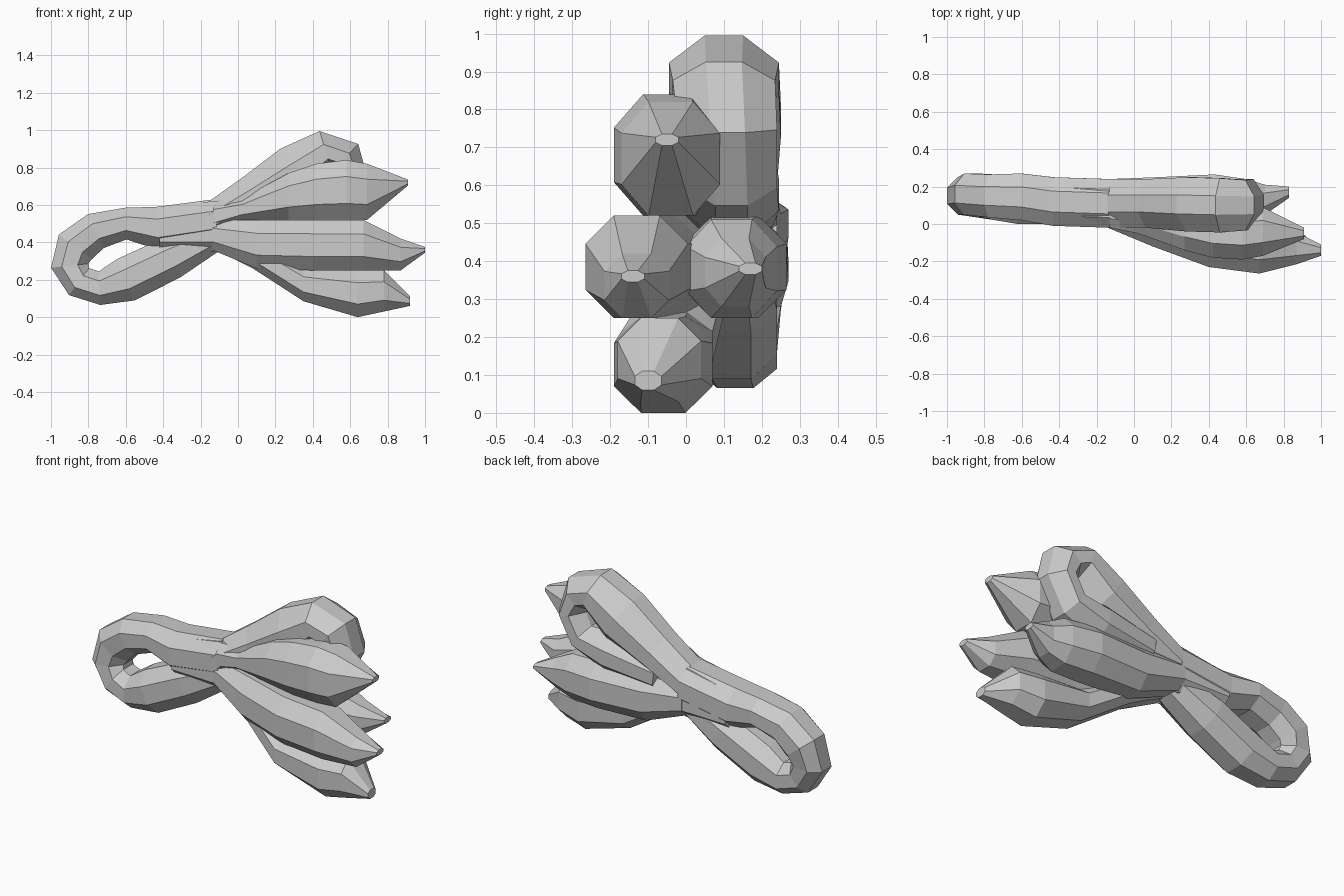
import bpy, bmesh
from mathutils import Vector


def loft(name, stations, follow=True, c=0.43):
    """Faceted eight-sided tube; station = x, y, z, half depth in y, half thickness in xz.
    c is the flat part of each side (larger is boxier)."""
    outline = [(1, c), (c, 1), (-c, 1), (-1, c), (-1, -c), (-c, -1), (c, -1), (1, -c)]
    bm = bmesh.new()
    rings = []
    last = len(stations) - 1
    for i, (x, y, z, hy, hn) in enumerate(stations):
        a, b = stations[max(i - 1, 0)], stations[min(i + 1, last)]
        t = Vector((b[0] - a[0], 0, b[2] - a[2])).normalized() if follow else Vector((1, 0, 0))
        n = Vector((-t.z, 0, t.x))
        rings.append([bm.verts.new(Vector((x, y + hy * u, z)) + n * hn * v)
                      for u, v in outline])
    for r0, r1 in zip(rings, rings[1:]):
        for k in range(8):
            j = (k + 1) % 8
            bm.faces.new((r0[k], r0[j], r1[j], r1[k]))
    bm.faces.new(rings[0])
    bm.faces.new(rings[-1][::-1])
    bmesh.ops.recalc_face_normals(bm, faces=bm.faces)
    me = bpy.data.meshes.new(name)
    bm.to_mesh(me)
    bm.free()
    ob = bpy.data.objects.new(name, me)
    bpy.context.collection.objects.link(ob)
    return ob


# Large loop on the left: out along the top, round, and back underneath
loft("left_loop", [
    (-0.12, 0.11, 0.52, 0.13, 0.11), (-0.43, 0.12, 0.475, 0.13, 0.115),
    (-0.60, 0.145, 0.50, 0.125, 0.085), (-0.76, 0.15, 0.46, 0.115, 0.10),
    (-0.87, 0.16, 0.375, 0.11, 0.11), (-0.90, 0.15, 0.275, 0.10, 0.10),
    (-0.85, 0.14, 0.19, 0.10, 0.09), (-0.74, 0.13, 0.155, 0.11, 0.09),
    (-0.60, 0.12, 0.20, 0.12, 0.12), (-0.36, 0.12, 0.315, 0.12, 0.115),
    (-0.12, 0.11, 0.43, 0.10, 0.075)])

# Solid knot joining the loops and the lobes
loft("knot", [(-0.42, 0.12, 0.465, 0.125, 0.105), (-0.13, 0.11, 0.485, 0.127, 0.137)],
     follow=False, c=0.6)

# Smaller curled loop at the upper back
loft("upper_loop", [
    (-0.14, 0.11, 0.52, 0.13, 0.09), (0.08, 0.11, 0.64, 0.13, 0.12),
    (0.31, 0.105, 0.77, 0.145, 0.155), (0.47, 0.10, 0.885, 0.145, 0.115),
    (0.57, 0.10, 0.85, 0.135, 0.105), (0.61, 0.11, 0.75, 0.13, 0.085),
    (0.54, 0.12, 0.62, 0.12, 0.09), (0.36, 0.12, 0.575, 0.125, 0.12),
    (0.05, 0.11, 0.53, 0.12, 0.10)], c=0.35)

# Pointed hanging lobes fanning out to the right
lobes = {
    "upper_lobe": [
        (-0.13, 0.07, 0.54, 0.09, 0.08), (0.02, 0.05, 0.575, 0.10, 0.06),
        (0.27, -0.01, 0.645, 0.13, 0.125), (0.42, -0.04, 0.67, 0.14, 0.15),
        (0.58, -0.05, 0.68, 0.14, 0.16), (0.69, -0.04, 0.67, 0.13, 0.15),
        (0.91, -0.05, 0.72, 0.03, 0.015)],
    "middle_lobe": [
        (-0.14, 0.06, 0.44, 0.08, 0.08), (0.10, 0.00, 0.39, 0.12, 0.13),
        (0.40, -0.09, 0.385, 0.14, 0.135), (0.67, -0.13, 0.385, 0.135, 0.135),
        (0.87, -0.13, 0.335, 0.085, 0.085), (1.0, -0.14, 0.36, 0.03, 0.015)],
    "back_lobe": [
        (-0.14, 0.15, 0.44, 0.09, 0.08), (0.12, 0.14, 0.39, 0.11, 0.13),
        (0.43, 0.13, 0.385, 0.135, 0.135), (0.60, 0.12, 0.38, 0.12, 0.13),
        (0.70, 0.13, 0.37, 0.08, 0.09), (0.83, 0.17, 0.38, 0.03, 0.015)],
    "lower_lobe": [
        (-0.12, 0.06, 0.42, 0.07, 0.06), (0.08, 0.02, 0.34, 0.09, 0.08),
        (0.35, -0.05, 0.175, 0.12, 0.09), (0.64, -0.06, 0.127, 0.13, 0.127),
        (0.78, -0.07, 0.14, 0.11, 0.11), (0.92, -0.10, 0.085, 0.035, 0.025)],
}
for name, stations in lobes.items():
    loft(name, stations, follow=False, c=0.45)
